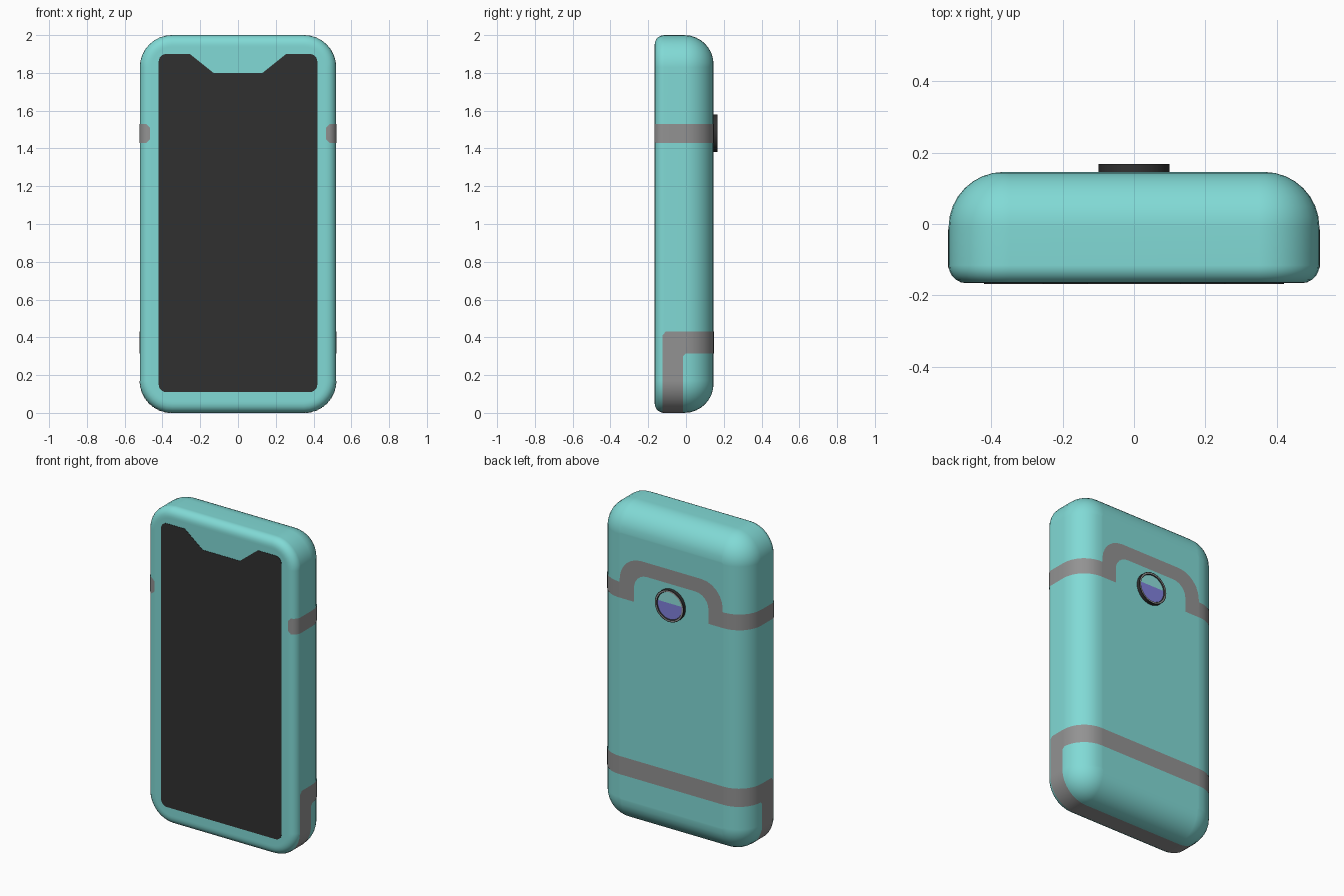
import bpy, bmesh
from math import sin, cos, pi, radians
from mathutils import Matrix, Vector

cube = bpy.data.objects.get("Cube")
if cube:
    bpy.data.objects.remove(cube, do_unlink=True)


def material(name, r, g, b):
    m = bpy.data.materials.new(name)
    m.use_nodes = True
    m.diffuse_color = (r, g, b, 1)
    node = next(n for n in m.node_tree.nodes if n.type == 'BSDF_PRINCIPLED')
    node.inputs["Base Color"].default_value = (r, g, b, 1)
    return m


teal = material("teal", 0.22, 0.70, 0.67)
grey = material("grey", 0.29, 0.29, 0.29)
black = material("black", 0.03, 0.03, 0.03)
pale_teal = material("pale teal", 0.28, 0.74, 0.72)
violet = material("violet", 0.22, 0.22, 0.72)

HALF_W, TOP, FRONT, BACK = 0.52, 2.0, -0.166, 0.146
CORNER, FRONT_R, BACK_R = 0.17, 0.05, 0.155


def add_object(name, bm, *mats):
    bmesh.ops.recalc_face_normals(bm, faces=bm.faces)
    mesh = bpy.data.meshes.new(name)
    bm.to_mesh(mesh)
    bm.free()
    for m in mats:
        mesh.materials.append(m)
    obj = bpy.data.objects.new(name, mesh)
    bpy.context.collection.objects.link(obj)
    return obj


def smooth(obj, angle=35):
    bpy.ops.object.select_all(action='DESELECT')
    obj.select_set(True)
    bpy.context.view_layer.objects.active = obj
    bpy.ops.object.shade_smooth_by_angle(angle=radians(angle))


def arc(cx, cz, r, start, end, n=6):
    angles = [radians(start + (end - start) * i / n) for i in range(n + 1)]
    return [(cx + r * cos(a), cz + r * sin(a)) for a in angles]


def rounded_rect(x0, x1, z0, z1, r, n=6):
    return (arc(x1 - r, z1 - r, r, 0, 90, n) + arc(x0 + r, z1 - r, r, 90, 180, n)
            + arc(x0 + r, z0 + r, r, 180, 270, n) + arc(x1 - r, z0 + r, r, 270, 360, n))


def shell(name, grow, *mats):
    """Rounded slab made of stacked outlines from front to back."""
    steps = [(FRONT_R + 0.012, FRONT)]
    for i in range(6):
        a = i / 5 * pi / 2
        steps.append((FRONT_R * (1 - sin(a)), FRONT + FRONT_R * (1 - cos(a))))
    for i in range(9):
        a = i / 8 * pi / 2
        steps.append((BACK_R * (1 - cos(a)), BACK - BACK_R * (1 - sin(a))))
    steps.append((BACK_R + 0.008, BACK))
    bm = bmesh.new()
    rings = []
    for inset, y in steps:
        d = inset - grow
        y += grow if y > 0 else -grow
        outline = rounded_rect(d - HALF_W, HALF_W - d, d, TOP - d, max(CORNER - d, 0.006), 8)
        rings.append([bm.verts.new((x, y, z)) for x, z in outline])
    for a, b in zip(rings, rings[1:]):
        for i in range(len(a)):
            j = (i + 1) % len(a)
            bm.faces.new((a[i], a[j], b[j], b[i]))
    bm.faces.new(rings[0])
    bm.faces.new(rings[-1])
    return add_object(name, bm, *mats)


def prism(name, points, axis, lo, hi, *mats, index=0):
    """Extrude a 2D outline along x or y."""
    bm = bmesh.new()
    ends = []
    for t in (lo, hi):
        ends.append([bm.verts.new((t, u, v) if axis == 'x' else (u, t, v)) for u, v in points])
    a, b = ends
    for i in range(len(a)):
        j = (i + 1) % len(a)
        bm.faces.new((a[i], a[j], b[j], b[i]))
    bm.faces.new(a)
    bm.faces.new(b)
    for f in bm.faces:
        f.material_index = index
    return add_object(name, bm, *mats)


def weighted(obj):
    smooth(obj)
    mod = obj.modifiers.new("weighted_normals", 'WEIGHTED_NORMAL')
    mod.keep_sharp = True


def painted_band(name, points, axis, lo, hi):
    """Thin skin that follows the body inside the given outline."""
    skin = shell(name, 0.0015, grey, black)
    cutter = prism(name + "_cutter", points, axis, lo, hi, grey, black, index=1)
    cutter.hide_render = True
    mod = skin.modifiers.new("cut", 'BOOLEAN')
    mod.operation, mod.solver, mod.object = 'INTERSECT', 'EXACT', cutter
    bpy.context.view_layer.update()
    cut = bpy.data.meshes.new_from_object(skin.evaluated_get(bpy.context.evaluated_depsgraph_get()))
    skin.modifiers.clear()
    skin.data = cut
    bpy.data.objects.remove(cutter, do_unlink=True)
    # keep only the outer skin
    bm = bmesh.new()
    bm.from_mesh(cut)
    bmesh.ops.delete(bm, geom=[f for f in bm.faces if f.material_index == 1], context='FACES')
    bm.to_mesh(cut)
    bm.free()
    cut.materials.pop(index=1)
    weighted(skin)


# Body
weighted(shell("body", 0, teal))

# Screen with a tapered notch
r = 0.04
half = [(0.13, 1.8), (0.255, 1.9)] + arc(0.42 - r, 1.9 - r, r, 90, 0) + arc(0.42 - r, 0.11 + r, r, 0, -90)
prism("screen", half + [(-x, z) for x, z in reversed(half)], 'y', FRONT - 0.002, FRONT + 0.004, black)

# Upper band: short side pieces, then the arched run across the back
SEAM = -0.06
for side, s in (("left", 1), ("right", -1)):
    tab = [(0.6, 1.43), (0.6, 1.53), (0.485, 1.53), (0.467, 1.512), (0.467, 1.448), (0.485, 1.43)]
    painted_band(side + "_upper_band", [(s * x, z) for x, z in tab], 'y', -0.4, SEAM)
outer = arc(0.21, 1.55, 0.15, 90, 0) + [(0.36, 1.53), (0.6, 1.53)]
inner = [(0.6, 1.43), (0.26, 1.43)] + arc(0.17, 1.52, 0.09, 0, 90)
run = outer + inner
painted_band("back_upper_band", run + [(-x, z) for x, z in reversed(run)], 'y', SEAM, 0.4)

# Lower band: across the back, down the sides and under the base
lower = [(-0.125, -0.1), (-0.125, 0.41), (-0.108, 0.43), (0.4, 0.43),
         (0.4, 0.315), (0.0, 0.315), (-0.016, 0.3), (-0.016, -0.1)]
painted_band("lower_band", lower, 'x', -0.8, 0.8)

# Camera: a short barrel with a rim and a two-tone recessed lens
LENS_Z, LENS_SPLIT = 1.48, 1.495
bm = bmesh.new()
place = Matrix.Translation((0, 0.149, LENS_Z)) @ Matrix.Rotation(-pi / 2, 4, 'X')
bmesh.ops.create_cone(bm, cap_ends=True, segments=40, radius1=0.1, radius2=0.1, depth=0.038, matrix=place)
glass = max(bm.faces, key=lambda f: f.calc_center_median().y)
bmesh.ops.inset_region(bm, faces=[glass], thickness=0.004)
rim = bmesh.ops.inset_region(bm, faces=[glass], thickness=0.008)["faces"]
for f in rim:
    f.material_index = 1
bmesh.ops.inset_region(bm, faces=[glass], thickness=0.003, depth=-0.006)
bmesh.ops.bisect_plane(bm, geom=[glass] + list(glass.edges) + list(glass.verts),
                       plane_co=(0, 0, LENS_SPLIT), plane_no=(0, 0, 1))
for f in bm.faces:
    c = f.calc_center_median() - Vector((0, 0, LENS_Z))
    if c.y > 0.15 and Vector((c.x, c.z)).length < 0.07:
        f.material_index = 2 if c.z + LENS_Z > LENS_SPLIT else 3
smooth(add_object("camera", bm, black, grey, pale_teal, violet))
